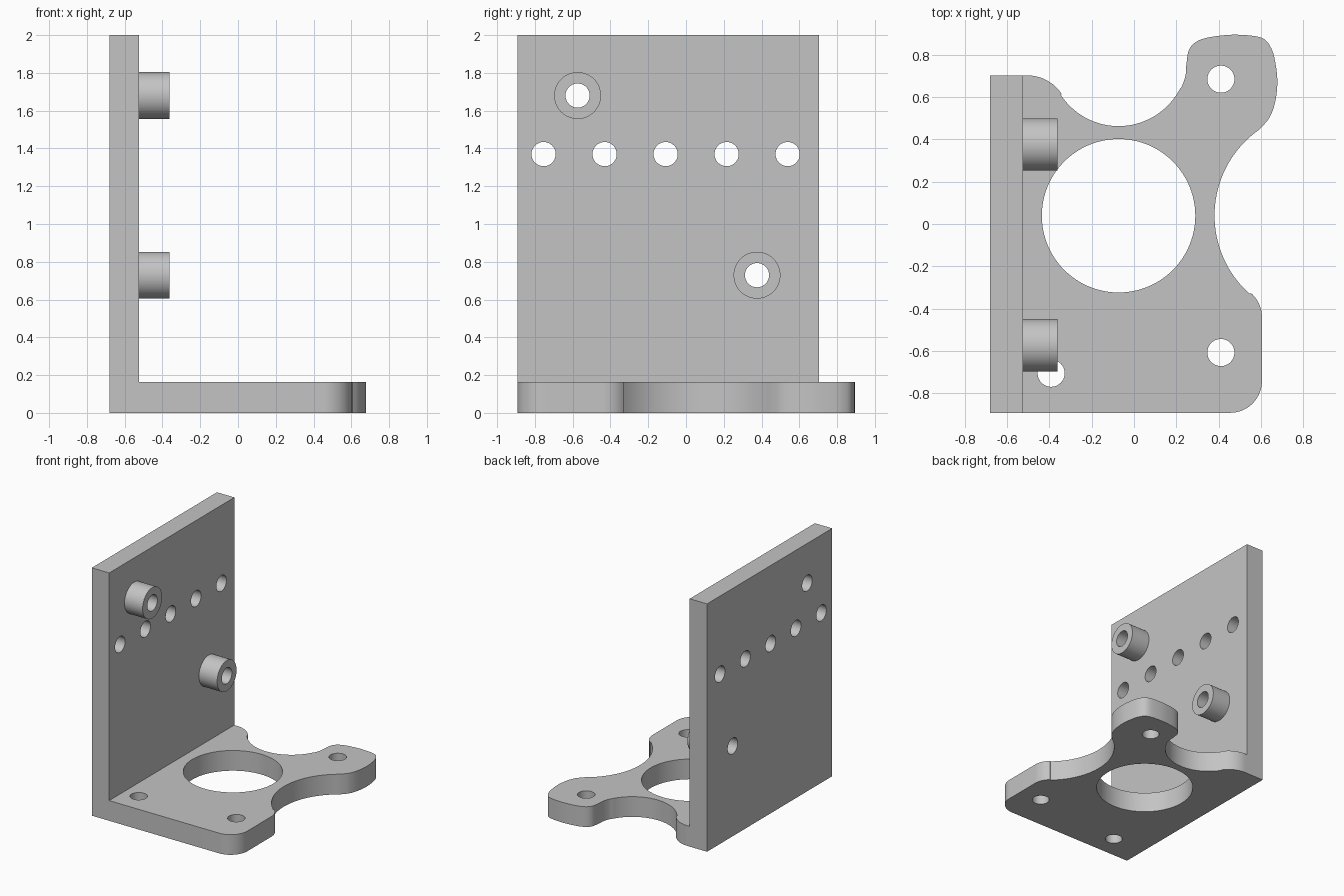
import bpy, bmesh
from math import radians, cos, sin, pi
from mathutils import Vector, Matrix

cube = bpy.data.objects.get("Cube")
if cube:
    bpy.data.objects.remove(cube, do_unlink=True)

grey = bpy.data.materials.new("plain grey")
grey.use_nodes = True
colour = (0.55, 0.55, 0.55, 1)
grey.diffuse_color = colour
grey.node_tree.nodes["Principled BSDF"].inputs["Base Color"].default_value = colour

THICK = 0.163
LEFT, INNER, BOSS_END = -0.68, -0.525, -0.363
FRONT, BACK, TOP = -0.893, 0.703, 2.0


def finish(bm, name):
    bmesh.ops.recalc_face_normals(bm, faces=bm.faces)
    mesh = bpy.data.meshes.new(name)
    bm.to_mesh(mesh)
    bm.free()
    mesh.materials.append(grey)
    obj = bpy.data.objects.new(name, mesh)
    bpy.context.collection.objects.link(obj)
    return obj


def extrude_profile(name, points, height):
    bm = bmesh.new()
    face = bm.faces.new([bm.verts.new((x, y, 0)) for x, y in points])
    new = bmesh.ops.extrude_face_region(bm, geom=[face])["geom"]
    verts = [v for v in new if isinstance(v, bmesh.types.BMVert)]
    bmesh.ops.translate(bm, verts=verts, vec=(0, 0, height))
    return finish(bm, name)


def cylinder(name, centre, radius, length, axis="Z", segments=64):
    bm = bmesh.new()
    turn = Matrix.Rotation(pi / 2, 4, "Y") if axis == "X" else Matrix()
    bmesh.ops.create_cone(bm, cap_ends=True, segments=segments, radius1=radius,
                          radius2=radius, depth=length,
                          matrix=Matrix.Translation(centre) @ turn)
    return finish(bm, name)


def arc(x, y, r, start, end, steps=24):
    angles = [radians(start + (end - start) * i / steps) for i in range(steps + 1)]
    return [(x + r * cos(a), y + r * sin(a)) for a in angles]


def smooth_path(points, steps=6):
    """Smooth curve through the inner points; the end points steer it."""
    p = [Vector(q) for q in points]
    out = []
    for a, b, c, d in zip(p, p[1:], p[2:], p[3:]):
        for i in range(steps):
            t = i / steps
            out.append(tuple(0.5 * (2 * b + (c - a) * t
                                    + (2 * a - 5 * b + 4 * c - d) * t * t
                                    + (3 * b - a - 3 * c + d) * t ** 3)))
    return out


def combine(target, other, operation):
    mod = target.modifiers.new(operation.lower(), "BOOLEAN")
    mod.operation, mod.solver, mod.object = operation, "EXACT", other
    bpy.context.view_layer.objects.active = target
    bpy.ops.object.modifier_apply(modifier=mod.name)
    bpy.data.objects.remove(other, do_unlink=True)


# Upright wall
bracket = extrude_profile("angle_bracket", [(LEFT, FRONT), (INNER, FRONT),
                                            (INNER, BACK), (LEFT, BACK)], TOP)

# Base plate: rounded corner, right scoop, rear ear, rear scoop, rear fillet
ear = [(0.56, 0.42), (0.605, 0.46), (0.642, 0.506), (0.666, 0.57), (0.678, 0.66),
       (0.671, 0.75), (0.65, 0.83), (0.605, 0.88), (0.5, 0.895), (0.4, 0.89),
       (0.31, 0.87), (0.262, 0.828), (0.248, 0.757), (0.243, 0.7), (0.22, 0.638),
       (0.18, 0.58)]
outline = [(LEFT, FRONT)]
outline += arc(0.455, FRONT + 0.15, 0.15, -90, 0)
outline += arc(0.455, -0.44, 0.15, 0, 48)
outline += arc(0.878, 0.04, 0.497, 228, 125, 40)
outline += smooth_path(ear)
outline += arc(-0.073, 0.79, 0.327, -28, -147, 40)
outline += arc(-0.505, BACK - 0.195, 0.195, 33, 90)
outline += [(LEFT, BACK)]
combine(bracket, extrude_profile("base_plate", outline, THICK), "UNION")

# Bosses on the wall
bosses = [(-0.574, 1.68), (0.376, 0.729)]
for y, z in bosses:
    start = INNER - 0.05
    boss = cylinder("boss", ((start + BOSS_END) / 2, y, z), 0.124,
                    BOSS_END - start, "X")
    combine(bracket, boss, "UNION")

# Holes through the wall and bosses
row = [(-0.108 + 0.323 * i, 1.37) for i in range(-2, 3)]
for y, z in bosses + row:
    combine(bracket, cylinder("wall_hole", (INNER, y, z), 0.064, 1, "X"), "DIFFERENCE")

# Large opening and screw holes in the base
for x, y, r in [(-0.073, 0.039, 0.363), (0.411, 0.685, 0.064),
                (0.411, -0.608, 0.064), (-0.392, -0.706, 0.064)]:
    combine(bracket, cylinder("base_hole", (x, y, 0), r, 1, segments=96), "DIFFERENCE")

bpy.ops.object.select_all(action="DESELECT")
bracket.select_set(True)
bpy.context.view_layer.objects.active = bracket
bpy.ops.object.shade_smooth_by_angle(angle=radians(30))
